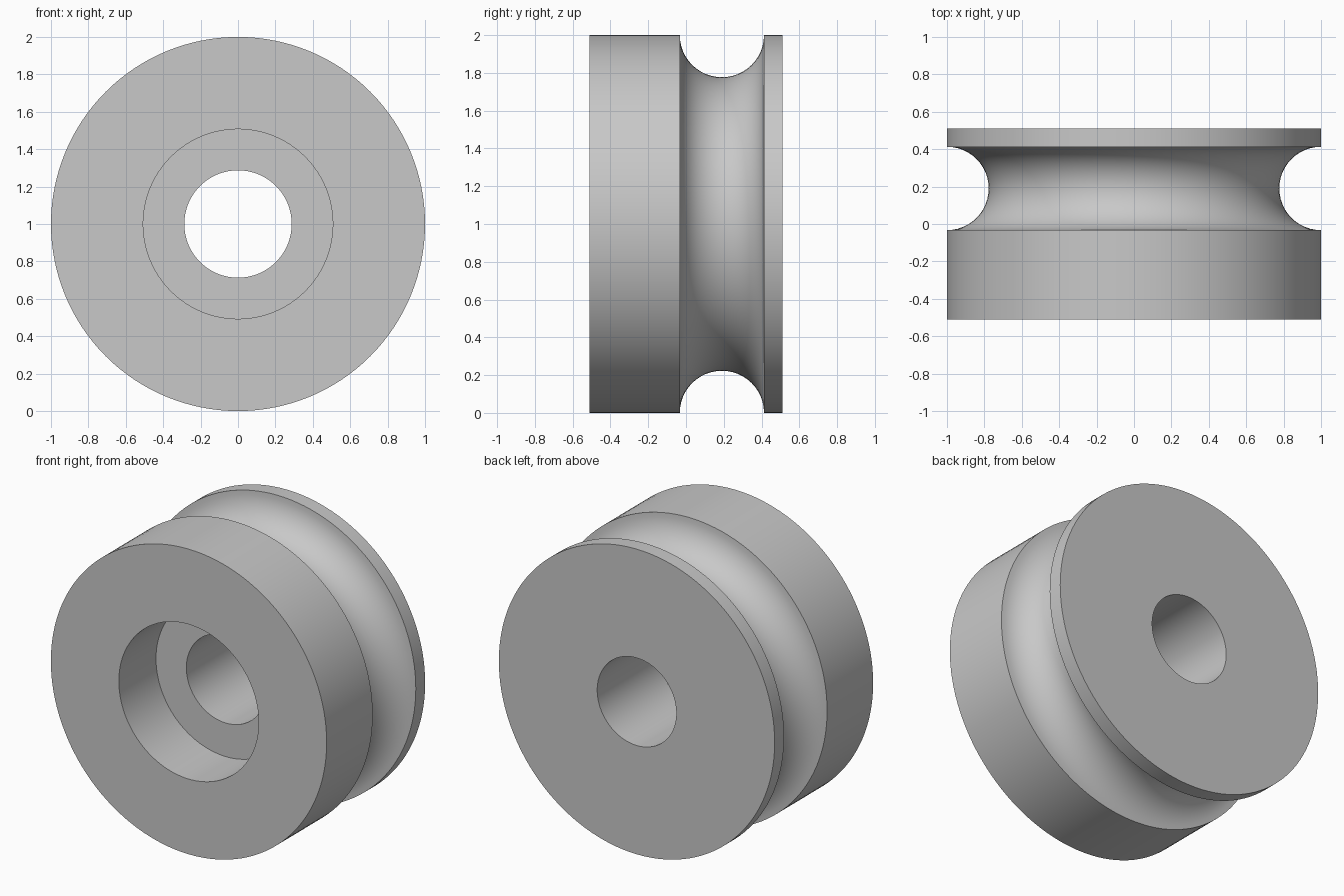
import bpy
import bmesh
from math import cos, sin, pi, radians
from mathutils import Vector

cube = bpy.data.objects.get("Cube")
if cube:
    bpy.data.objects.remove(cube, do_unlink=True)

SEGMENTS = 128
RADIUS, HALF_WIDTH = 1.0, 0.51
BORE, COUNTERBORE, BORE_STEP = 0.287, 0.507, -0.125
GROOVE_Y, GROOVE_R, GROOVE_STEPS = 0.19, 0.223, 24

grey = bpy.data.materials.new("plain grey")
grey.use_nodes = True
colour = (0.58, 0.58, 0.58, 1.0)
grey.diffuse_color = colour
grey.node_tree.nodes["Principled BSDF"].inputs["Base Color"].default_value = colour

# Wheel section as (radius, y): front face, round groove, back face, stepped bore
groove = [(RADIUS - GROOVE_R * sin(pi * i / GROOVE_STEPS),
           GROOVE_Y - GROOVE_R * cos(pi * i / GROOVE_STEPS))
          for i in range(GROOVE_STEPS + 1)]
profile = ([(COUNTERBORE, -HALF_WIDTH), (RADIUS, -HALF_WIDTH)] + groove +
           [(RADIUS, HALF_WIDTH), (BORE, HALF_WIDTH),
            (BORE, BORE_STEP), (COUNTERBORE, BORE_STEP)])

# Turn the section about the axle
bm = bmesh.new()
verts = [bm.verts.new((r, y, RADIUS)) for r, y in profile]
edges = [bm.edges.new((a, b)) for a, b in zip(verts, verts[1:] + verts[:1])]
bmesh.ops.spin(bm, geom=verts + edges, cent=Vector((0, 0, RADIUS)),
               axis=Vector((0, 1, 0)), angle=2 * pi, steps=SEGMENTS)
bmesh.ops.remove_doubles(bm, verts=bm.verts[:], dist=0.0001)
bmesh.ops.recalc_face_normals(bm, faces=bm.faces[:])

mesh = bpy.data.meshes.new("grooved_wheel")
bm.to_mesh(mesh)
bm.free()
mesh.materials.append(grey)
wheel = bpy.data.objects.new("grooved_wheel", mesh)
bpy.context.collection.objects.link(wheel)

# Smooth round surfaces, crisp rims
bpy.ops.object.select_all(action="DESELECT")
wheel.select_set(True)
bpy.context.view_layer.objects.active = wheel
bpy.ops.object.shade_smooth_by_angle(angle=radians(30))
